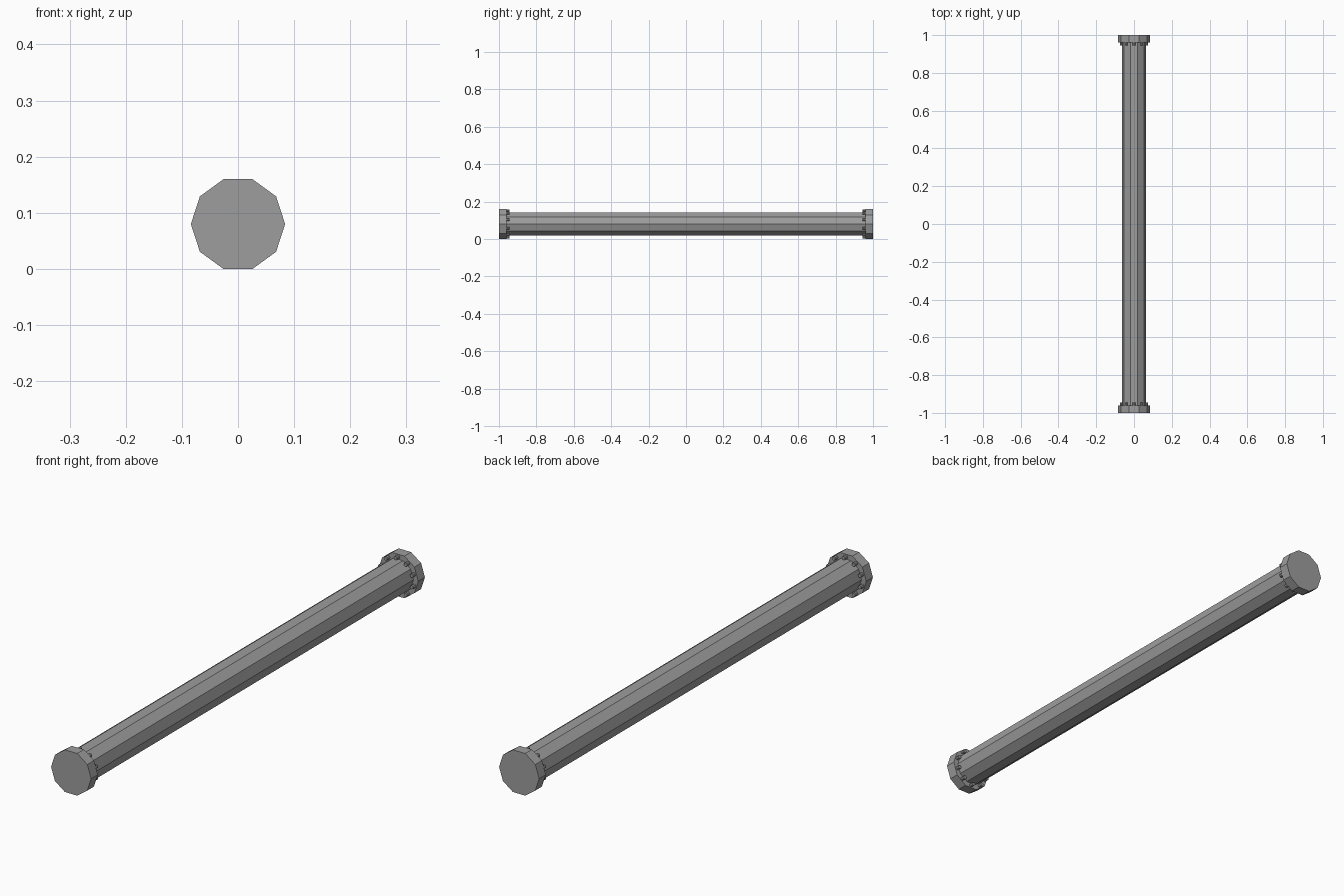
import bpy
import math
from mathutils import Matrix, Vector

cube = bpy.data.objects.get("Cube")
if cube:
    bpy.data.objects.remove(cube, do_unlink=True)

SIDES = 10
RADIUS = 0.084
AXIS_Z = RADIUS * math.cos(math.pi / SIDES)
FLANGE = 0.04
BOLT_RING = 0.071

metal = bpy.data.materials.new("grey metal")
grey = (0.34, 0.34, 0.34, 1)
metal.diffuse_color = grey
metal.use_nodes = True
metal.node_tree.nodes["Principled BSDF"].inputs["Base Color"].default_value = grey


def rod(name, sides, radius, y0, y1, x=0, z=AXIS_Z):
    """Flat-sided cylinder along y with a corner pointing to +x."""
    bpy.ops.mesh.primitive_cylinder_add(vertices=sides, radius=radius, depth=abs(y1 - y0))
    ob = bpy.context.object
    ob.name = name
    turn = Matrix.Rotation(math.pi / 2, 4, "X") @ Matrix.Rotation(math.pi / 2, 4, "Z")
    ob.data.transform(turn)
    ob.location = Vector((x, (y0 + y1) / 2, z))
    ob.data.materials.append(metal)
    return ob


# Long pipe
rod("pipe", SIDES, 0.064, -1 + FLANGE / 2, 1 - FLANGE / 2)

# End flanges, each with a ring of bolts on the inner face
for end, s in (("front", -1), ("back", 1)):
    rod(end + "_flange", SIDES, RADIUS, s, s * (1 - FLANGE))
    for i in range(SIDES):
        a = (i + 0.5) * math.tau / SIDES
        rod(f"{end}_bolt_{i + 1}", 8, 0.007, s * (1 - FLANGE / 2), s * 0.944,
            BOLT_RING * math.cos(a), AXIS_Z + BOLT_RING * math.sin(a))
